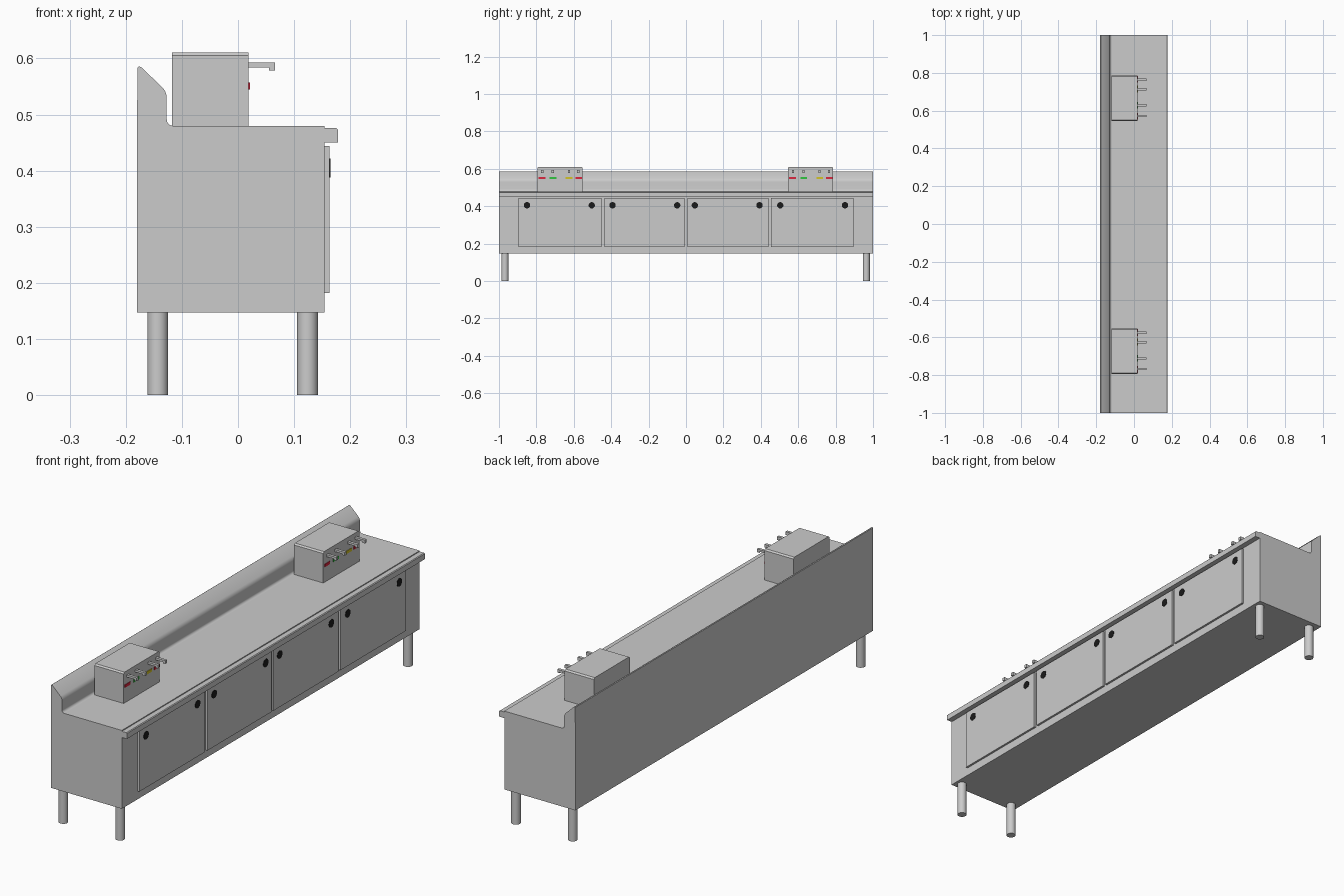
import bpy, bmesh, math

if "Cube" in bpy.data.objects:
    bpy.data.objects.remove(bpy.data.objects["Cube"])

def material(name, rgb):
    m = bpy.data.materials.new(name)
    m.diffuse_color = (*rgb, 1)
    m.use_nodes = True
    m.node_tree.nodes["Principled BSDF"].inputs["Base Color"].default_value = m.diffuse_color
    return m

RED = material("red", (0.7, 0.02, 0.05))
GREEN = material("green", (0.03, 0.55, 0.05))
YELLOW = material("yellow", (0.65, 0.55, 0.02))
BLACK = material("black", (0.01, 0.01, 0.01))

def finish(name, bm, mat=None):
    bmesh.ops.recalc_face_normals(bm, faces=bm.faces)
    me = bpy.data.meshes.new(name)
    bm.to_mesh(me)
    bm.free()
    ob = bpy.data.objects.new(name, me)
    bpy.context.collection.objects.link(ob)
    if mat:
        me.materials.append(mat)
    return ob

def smooth(ob):
    bpy.ops.object.select_all(action='DESELECT')
    ob.select_set(True)
    bpy.context.view_layer.objects.active = ob
    bpy.ops.object.shade_smooth_by_angle(angle=math.radians(35))

def box(name, x, y, z, mat=None):
    bm = bmesh.new()
    bmesh.ops.create_cube(bm, size=1)
    for v in bm.verts:
        v.co = [(a + b) / 2 + c * (b - a) for c, (a, b) in zip(v.co, (x, y, z))]
    return finish(name, bm, mat)

def cylinder(name, center, r, depth, axis='Z', sides=32, mat=None):
    bm = bmesh.new()
    bmesh.ops.create_cone(bm, cap_ends=True, segments=sides, radius1=r, radius2=r, depth=depth)
    ob = finish(name, bm, mat)
    ob.location = center
    if axis == 'X':
        ob.rotation_euler = (0, math.pi / 2, 0)
    smooth(ob)
    return ob

def extrude(name, pts, axis, lo, hi):
    """Extrude a profile: axis 'Y' takes (x, z) points, axis 'X' takes (y, z)."""
    bm = bmesh.new()
    place = (lambda p, t: (p[0], t, p[1])) if axis == 'Y' else (lambda p, t: (t, p[0], p[1]))
    f = bm.faces.new([bm.verts.new(place(p, lo)) for p in pts])
    new = bmesh.ops.extrude_face_region(bm, geom=[f])['geom']
    d = hi - lo
    bmesh.ops.translate(bm, verts=[v for v in new if isinstance(v, bmesh.types.BMVert)],
                        vec=(0, d, 0) if axis == 'Y' else (d, 0, 0))
    return finish(name, bm)

def arc(cx, cz, r, a0, a1, n=6):
    return [(cx + r * math.cos(math.radians(a0 + (a1 - a0) * i / n)),
             cz + r * math.sin(math.radians(a0 + (a1 - a0) * i / n))) for i in range(n + 1)]

# cabinet and front counter lip
box("cabinet_body", (-0.18, 0.154), (-1, 1), (0.147, 0.48))
extrude("counter_lip", [(0.154, 0.45), (0.178, 0.45), (0.178, 0.473), (0.175, 0.476), (0.154, 0.476)],
        'Y', -1, 1)

# curved splashback
profile = [(-0.18, 0.48), (-0.179, 0.584), (-0.176, 0.586), (-0.172, 0.584)]
profile += arc(-0.155, 0.529, 0.028, 45, 0)
profile += arc(-0.116, 0.491, 0.011, 180, 270)
smooth(extrude("splashback", profile, 'Y', -1, 1))

# legs
for x in (-0.143, 0.124):
    for y in (-0.968, 0.964):
        cylinder("leg", (x, y, 0.074), 0.0185, 0.148)

# doors, each with two round black fittings
for i, (a, b) in enumerate([(-0.895, -0.453), (-0.437, -0.007), (0.007, 0.441), (0.455, 0.895)]):
    box(f"door_{i + 1}", (0.154, 0.163), (a, b), (0.182, 0.444))
for y in (0.047, 0.393, 0.504, 0.85):
    for s in (-1, 1):
        cylinder("door_knob", (0.160, s * y, 0.405), 0.017, 0.009, 'X', 24, BLACK)

# two dispenser units, the same layout repeated along the counter
for n, y0 in enumerate((-0.795, 0.545)):
    w, c = 0.242, 0.006
    extrude(f"dispenser_{n + 1}", [(y0, 0.48), (y0 + w, 0.48), (y0 + w, 0.611 - c), (y0 + w - c, 0.611),
                                   (y0 + c, 0.611), (y0, 0.611 - c)], 'X', -0.118, 0.019)
    # spouts with a down-turned tip
    for dy in (0.027, 0.083, 0.169, 0.219):
        extrude("spout", [(0.018, 0.584), (0.055, 0.584), (0.055, 0.579), (0.066, 0.579),
                          (0.066, 0.593), (0.018, 0.593)], 'Y', y0 + dy - 0.006, y0 + dy + 0.006)
    # coloured flavour labels
    for dy, mat in ((0.007, RED), (0.066, GREEN), (0.152, YELLOW), (0.203, RED)):
        box("flavour_label", (0.018, 0.0215), (y0 + dy, y0 + dy + 0.036), (0.545, 0.557), mat)
